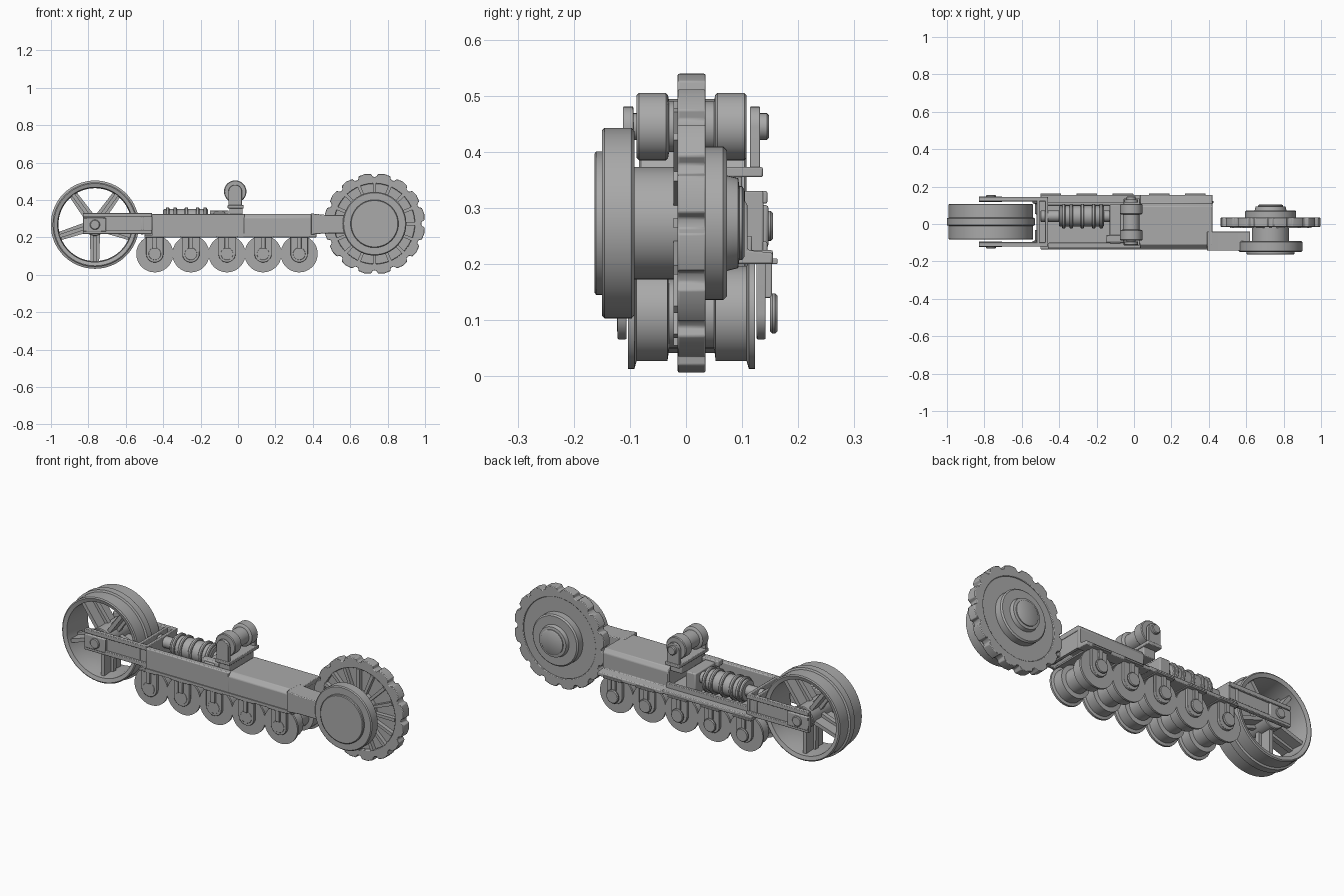
import bpy, bmesh, math
from mathutils import Matrix, Vector

if "Cube" in bpy.data.objects:
    bpy.data.objects.remove(bpy.data.objects["Cube"])

grey = bpy.data.materials.new("steel grey")
grey.use_nodes = True
COLOUR = (0.4, 0.4, 0.4, 1)
grey.diffuse_color = COLOUR
grey.node_tree.nodes["Principled BSDF"].inputs["Base Color"].default_value = COLOUR


def finish(name, bm, bevel=0):
    bmesh.ops.remove_doubles(bm, verts=bm.verts, dist=1e-5)
    bmesh.ops.recalc_face_normals(bm, faces=bm.faces)
    me = bpy.data.meshes.new(name)
    bm.to_mesh(me)
    bm.free()
    me.materials.append(grey)
    ob = bpy.data.objects.new(name, me)
    bpy.context.collection.objects.link(ob)
    if bevel:
        mod = ob.modifiers.new("edge", "BEVEL")
        mod.width, mod.segments, mod.limit_method = bevel, 2, "ANGLE"
    bpy.ops.object.select_all(action="DESELECT")
    ob.select_set(True)
    bpy.context.view_layer.objects.active = ob
    bpy.ops.object.shade_smooth_by_angle(angle=math.radians(35))
    return ob


def box(name, x, y, z, bevel=0):
    bm = bmesh.new()
    lo, hi = Vector((x[0], y[0], z[0])), Vector((x[1], y[1], z[1]))
    size = Matrix.Diagonal((*(hi - lo), 1))
    bmesh.ops.create_cube(bm, size=1, matrix=Matrix.Translation((lo + hi) / 2) @ size)
    return finish(name, bm, bevel)


def prism(name, pts, span, axis, bevel=0):
    """Extrude an outline: (x, z) along y, or (y, z) along x."""
    bm = bmesh.new()
    place = (lambda p, t: (p[0], t, p[1])) if axis == "y" else (lambda p, t: (t, p[0], p[1]))
    face = bm.faces.new([bm.verts.new(place(p, span[0])) for p in pts])
    out = bmesh.ops.extrude_face_region(bm, geom=[face])
    step = Vector(place((0, 0), span[1] - span[0]))
    bmesh.ops.translate(bm, vec=step, verts=[v for v in out["geom"] if isinstance(v, bmesh.types.BMVert)])
    return finish(name, bm, bevel)


def lathe(name, profile, centre, axis="y", segs=48, closed=False):
    """Spin (radius, position) points round an axis."""
    bm = bmesh.new()
    rings = []
    for i in range(segs):
        c, s = math.cos(math.tau * i / segs), math.sin(math.tau * i / segs)
        rings.append([bm.verts.new(Vector((r * c, t, r * s) if axis == "y" else (t, r * c, r * s)) + Vector(centre))
                      for r, t in profile])
    n = len(profile)
    for i in range(segs):
        a, b = rings[i], rings[(i + 1) % segs]
        for j in range(n if closed else n - 1):
            k = (j + 1) % n
            quad = [a[j], a[k], b[k], b[j]]
            if profile[j][0] == 0:
                quad.remove(b[j])
            if profile[k][0] == 0:
                quad.remove(b[k])
            if len(quad) > 2:
                bm.faces.new(quad)
    return finish(name, bm)


def drum(name, r, span, centre, axis="y", segs=48, e=0.004):
    a, b = span
    return lathe(name, [(0, a), (r - e, a), (r, a + e), (r, b - e), (r - e, b), (0, b)], centre, axis, segs)


def spokes(name, count, start, r, width, y, centre):
    """Radial bars, tapering from width[0] at the hub to width[1] at the rim."""
    bm = bmesh.new()
    for i in range(count):
        rot = Matrix.Rotation(start + math.tau * i / count, 4, "Y")
        ends = [[bm.verts.new(rot @ Vector((d, t, s * w / 2)) + Vector(centre))
                 for s, t in ((-1, y[0]), (1, y[0]), (1, y[1]), (-1, y[1]))] for d, w in zip(r, width)]
        a, b = ends
        bm.faces.new(a)
        bm.faces.new(b)
        for j in range(4):
            bm.faces.new([a[j], a[j - 1], b[j - 1], b[j]])
    return finish(name, bm)


# Drive sprocket: notched ring, web, ribs and hub
SP = (0.73, 0, 0.273)
TEETH = 16
shape = [(0, 0.25), (0.1, 0.252), (0.18, 0.267), (0.5, 0.271), (0.82, 0.267), (0.9, 0.252)]
bm = bmesh.new()
loops = []
for t in range(TEETH):
    for f, r in shape:
        a = math.tau * (t + f) / TEETH
        loops.append([bm.verts.new((SP[0] + q * math.cos(a), y, SP[2] + q * math.sin(a)))
                      for q, y in ((0.215, -0.015), (r, -0.015), (r, 0.035), (0.215, 0.035))])
for i, a in enumerate(loops):
    b = loops[i - 1]
    for j in range(4):
        bm.faces.new([a[j], a[j - 1], b[j - 1], b[j]])
finish("sprocket_ring", bm, 0.003)
drum("sprocket_web", 0.218, (0.0, 0.03), SP, segs=64)
spokes("sprocket_ribs", TEETH, 0, (0.09, 0.218), (0.014, 0.018), (-0.022, 0.004), SP)
lathe("sprocket_hub", [(0, 0.02), (0.137, 0.02), (0.137, 0.066), (0.13, 0.073), (0.085, 0.073),
                       (0.08, 0.093), (0.066, 0.095), (0.066, 0.1), (0.06, 0.104), (0, 0.104)], SP)

# Drive motor and its arm
lathe("drive_motor", [(0, 0.01), (0.1, 0.01), (0.1, -0.092), (0.164, -0.092), (0.17, -0.097), (0.17, -0.145),
                      (0.165, -0.15), (0.128, -0.15), (0.128, -0.16), (0.124, -0.163), (0, -0.163)], SP, segs=64)
prism("motor_arm", [(0.39, 0.215), (0.47, 0.222), (0.62, 0.222), (0.62, 0.32), (0.47, 0.32), (0.39, 0.328)],
      (-0.143, -0.04), "y", 0.004)

# Main beam: hollow section, side rail, trough and end walls
hollow = [(-0.13, 0.2), (-0.13, 0.305), (-0.11, 0.326), (0.095, 0.326), (0.11, 0.305), (0.11, 0.225),
          (0.155, 0.22), (0.155, 0.2), (0.09, 0.2), (0.09, 0.3), (-0.11, 0.3), (-0.11, 0.2)]
prism("beam_body", hollow, (0.03, 0.42), "x", 0.004)
box("beam_end_wall", (0.4, 0.415), (-0.12, 0.1), (0.21, 0.31))
box("beam_inner_wall", (0.035, 0.05), (-0.12, 0.1), (0.21, 0.31))
box("front_rail", (-0.46, 0.035), (-0.13, -0.1), (0.2, 0.326), 0.005)
box("front_foot_strip", (-0.46, 0.41), (-0.135, -0.12), (0.205, 0.22))
box("trough_floor", (-0.5, 0.035), (-0.12, 0.155), (0.205, 0.225), 0.004)
box("back_rail", (-0.5, 0.035), (0.1, 0.118), (0.22, 0.25), 0.003)
box("trough_bracket", (-0.13, -0.07), (-0.105, 0.105), (0.22, 0.335), 0.005)
box("bracket_lip", (-0.15, -0.05), (-0.1, -0.06), (0.315, 0.345), 0.005)

# Tension cylinder with raised bands
TC = (0, 0.042, 0.295)
drum("tension_cylinder", 0.056, (-0.4, -0.16), TC, "x", 40)
for x in (-0.385, -0.345, -0.285, -0.225, -0.185):
    drum("cylinder_band", 0.066, (x, x + 0.018), TC, "x", 40)
drum("tension_rod", 0.03, (-0.5, -0.1), TC, "x", 24)

# Front idler wheel
ID = (-0.765, 0.012, 0.268)
lathe("idler_rim", [(0.2, -0.09), (0.22, -0.096), (0.226, -0.092), (0.226, -0.022), (0.236, -0.018),
                    (0.236, 0.018), (0.226, 0.022), (0.226, 0.092), (0.22, 0.096), (0.2, 0.09),
                    (0.195, 0.03), (0.195, -0.03)], ID, segs=64, closed=True)
drum("idler_hub", 0.06, (-0.09, 0.09), ID, segs=32)
for name, w, y in (("idler_spoke_webs", (0.02, 0.02), 0.07), ("idler_spoke_flanges", (0.055, 0.045), 0.012)):
    spokes(name, 5, math.radians(90), (0.05, 0.205), w, (-y, y), ID)

# Idler yoke: two arms with ribs and bolts, joined by a cross frame
for side, a in ((-1, -0.105), (1, 0.129)):
    def out(d, e):
        return sorted((a + side * d, a + side * e))
    box("yoke_arm", (-0.83, -0.46), out(-0.008, 0.004), (0.218, 0.33), 0.004)
    for z in (0.218, 0.308):
        box("yoke_arm_rib", (-0.83, -0.46), out(0, 0.016), (z, z + 0.022), 0.003)
    box("yoke_bearing", (-0.83, -0.705), out(-0.012, 0.018), (0.23, 0.305), 0.005)
    drum("yoke_bolt", 0.027, out(0, 0.026), (ID[0], 0, ID[2]), segs=20)
for x in (-0.52, -0.475):
    box("yoke_cross_plate", (x, x + 0.016), (-0.11, 0.138), (0.215, 0.33), 0.003)
box("yoke_cross_floor", (-0.52, -0.46), (-0.1, 0.13), (0.225, 0.25))

# Lower track rollers with hanger brackets
for x in (-0.445, -0.252, -0.059, 0.134, 0.327):
    c = (x, 0.01, 0.112)
    half = [(0.099, 0.113), (0.099, 0.102), (0.085, 0.098), (0.085, 0.043), (0.062, 0.04)]
    lathe("track_roller", [(0, 0.113)] + half + [(r, -t) for r, t in half[::-1]] + [(0, -0.113)], c)
    hanger = [(x + 0.046 * math.cos(a), c[2] + 0.046 * math.sin(a))
              for a in (math.pi + math.pi * i / 14 for i in range(15))]
    hanger += [(x + 0.046, 0.208), (x - 0.046, 0.208)]
    for s in (-1, 1):
        y = sorted((0.01 + s * 0.116, 0.01 + s * 0.132))
        prism("roller_hanger", hanger, y, "y", 0.002)
        y = sorted((0.01 + s * 0.13, 0.01 + s * 0.143))
        drum("roller_axle_cap", 0.036, y, c, segs=28)
        box("hanger_rib", (x - 0.012, x + 0.012), y, (0.14, 0.208), 0.002)
    box("hanger_foot", (x - 0.055, x + 0.055), (-0.135, 0.163), (0.2, 0.21), 0.002)

# Upper carrier roller on a forked stand
c = (-0.015, 0.01, 0.445)
half = [(0.056, 0.098), (0.06, 0.094), (0.06, 0.046), (0.056, 0.042), (0.045, 0.04)]
lathe("carrier_roller", [(0, 0.098)] + half + [(r, -t) for r, t in half[::-1]] + [(0, -0.098)], c, segs=40)
fork = [(c[0] + 0.036 * math.cos(a), c[2] + 0.036 * math.sin(a)) for a in (math.pi * i / 12 for i in range(13))]
fork += [(c[0] - 0.036, 0.36), (c[0] + 0.036, 0.36)]
for s in (-1, 1):
    prism("carrier_fork", fork, sorted((0.01 + s * 0.104, 0.01 + s * 0.122)), "y", 0.002)
    drum("carrier_axle_cap", 0.024, sorted((0.01 + s * 0.095, 0.01 + s * 0.128)), c, segs=24)
box("carrier_base", (-0.055, 0.03), (-0.115, 0.137), (0.355, 0.373), 0.003)
box("carrier_pedestal", (-0.045, 0.025), (-0.1, 0.1), (0.31, 0.36), 0.004)
